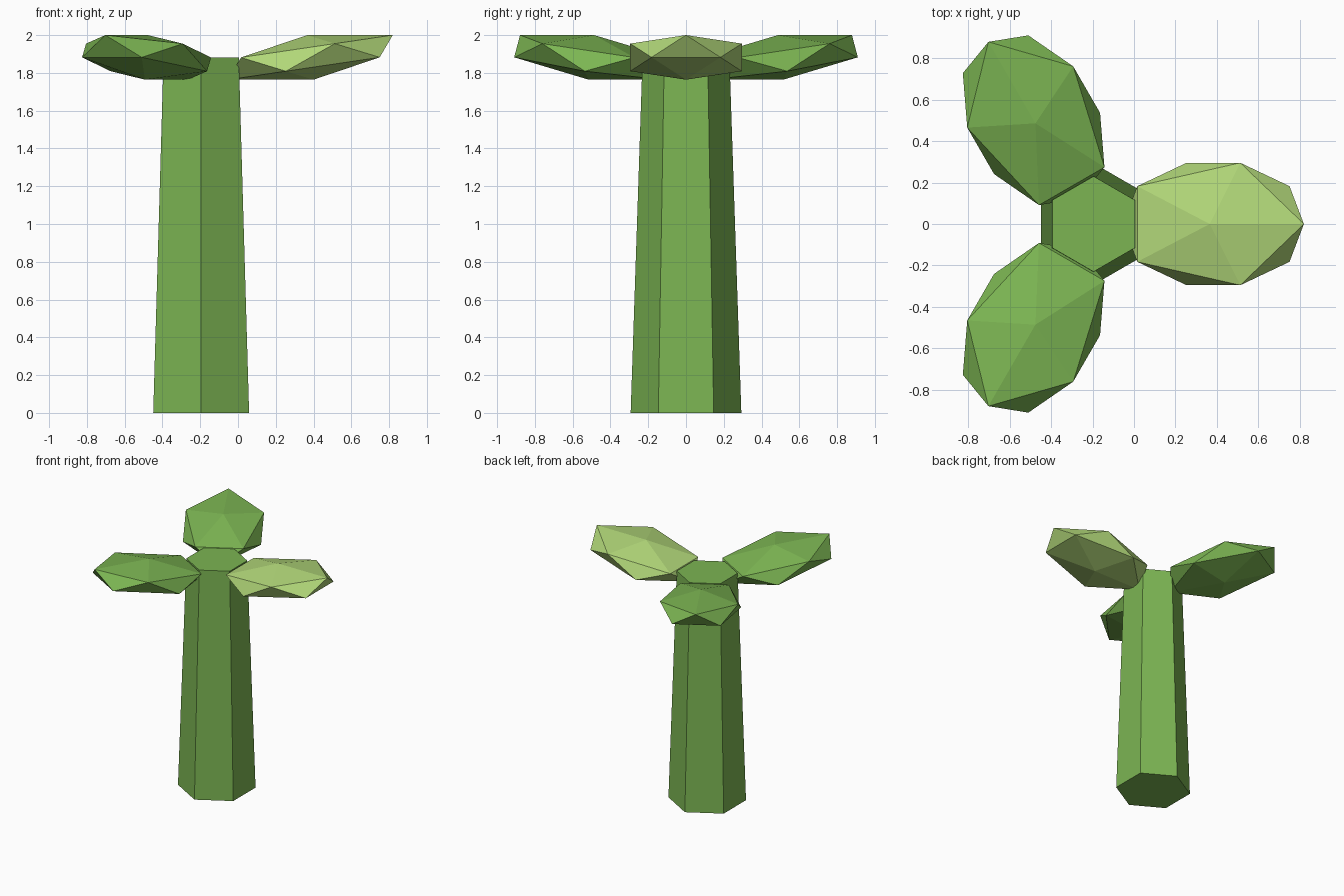
import bpy
import math
from mathutils import Matrix, Vector

if "Cube" in bpy.data.objects:
    bpy.data.objects.remove(bpy.data.objects["Cube"])

AXIS_X = -0.195  # centre line of the stem


def material(name, color):
    mat = bpy.data.materials.new(name)
    mat.diffuse_color = (*color, 1.0)
    mat.use_nodes = True
    mat.node_tree.nodes["Principled BSDF"].inputs["Base Color"].default_value = mat.diffuse_color
    return mat


green = material("leaf green", (0.20, 0.46, 0.085))
light_green = material("light green", (0.44, 0.68, 0.19))

# Tapered six-sided stem, flat sides facing +x and -x
bpy.ops.mesh.primitive_cone_add(vertices=6, radius1=0.293, radius2=0.23,
                                depth=1.882, location=(AXIS_X, 0, 0.941))
stem = bpy.context.object
stem.name = "stem"
stem.data.materials.append(green)

# Three flattened, upward-tilted leaves spread evenly round the stem
for name, turn, mat in (("leaf_right", 0, light_green),
                        ("leaf_back", 120, green),
                        ("leaf_front", 240, green)):
    bpy.ops.mesh.primitive_ico_sphere_add(subdivisions=1, radius=1)
    leaf = bpy.context.object
    leaf.name = name
    leaf.data.transform(
        Matrix.Translation(Vector((AXIS_X, 0, 1.882)))
        @ Matrix.Rotation(math.radians(turn), 4, 'Z')
        @ Matrix.Translation(Vector((0.578, 0, 0)))
        @ Matrix.Rotation(math.radians(-8.4), 4, 'Y')
        @ Matrix.Diagonal((0.502, 0.347, 0.119, 1)))
    leaf.data.materials.append(mat)
